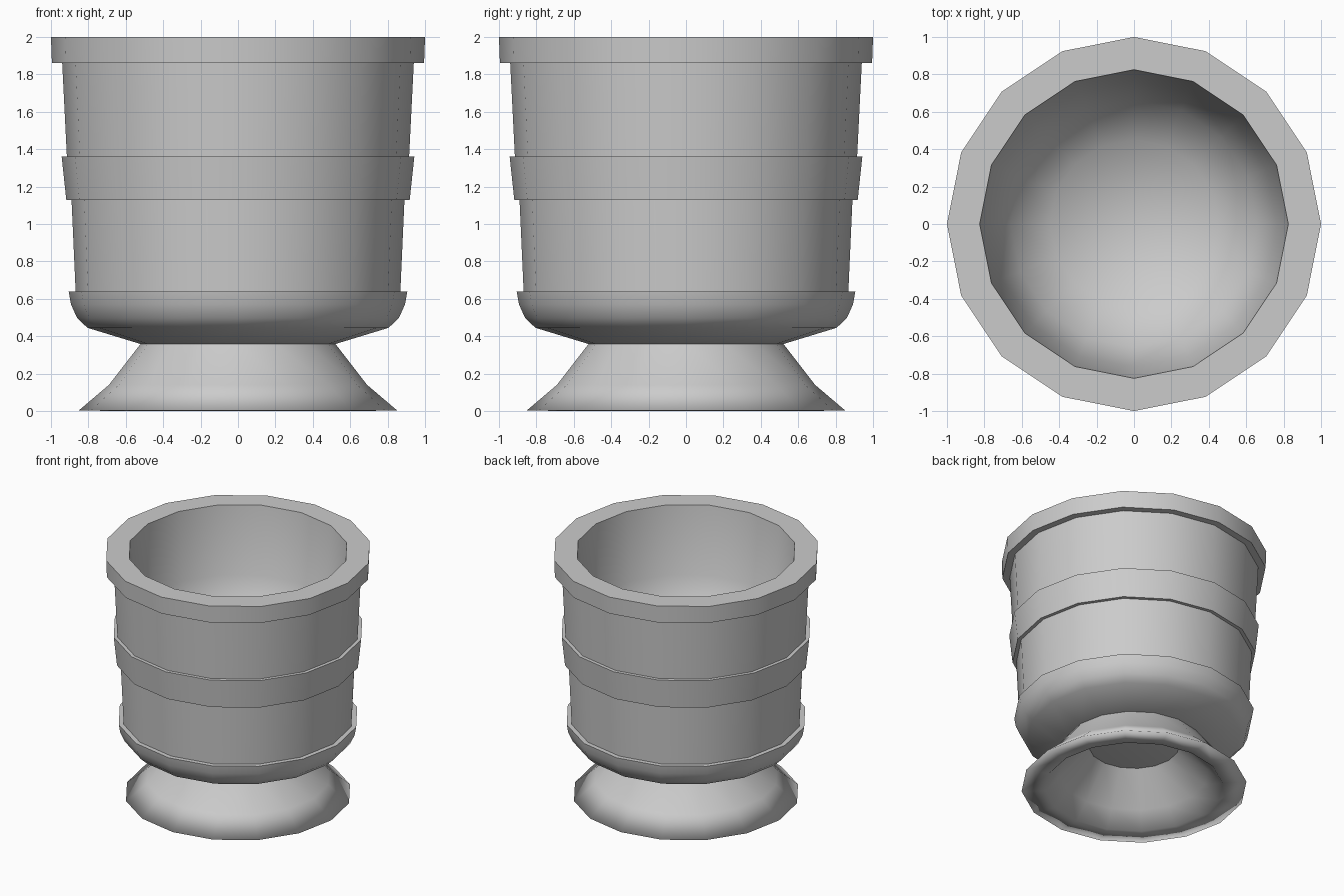
import bpy
import bmesh
from math import cos, sin, pi, radians

SIDES = 16

cube = bpy.data.objects.get("Cube")
if cube:
    bpy.data.objects.remove(cube, do_unlink=True)

stone = bpy.data.materials.new("grey stone")
stone.use_nodes = True
grey = (0.6, 0.6, 0.6, 1)
stone.diffuse_color = grey
stone.node_tree.nodes["Principled BSDF"].inputs["Base Color"].default_value = grey


def lathe(name, profile, sharp):
    """Turn a (radius, height) profile around z; radius 0 becomes a pole."""
    bm = bmesh.new()
    rings = []
    for r, z in profile:
        if r == 0:
            rings.append([bm.verts.new((0, 0, z))] * SIDES)
        else:
            rings.append([bm.verts.new((r * cos(2 * pi * i / SIDES),
                                        r * sin(2 * pi * i / SIDES), z))
                          for i in range(SIDES)])
    for low, high in zip(rings, rings[1:]):
        for i in range(SIDES):
            j = (i + 1) % SIDES
            corners = dict.fromkeys((low[i], low[j], high[j], high[i]))
            bm.faces.new(list(corners))
    bmesh.ops.recalc_face_normals(bm, faces=bm.faces)
    mesh = bpy.data.meshes.new(name)
    bm.to_mesh(mesh)
    bm.free()
    mesh.materials.append(stone)
    obj = bpy.data.objects.new(name, mesh)
    bpy.context.collection.objects.link(obj)
    bpy.ops.object.select_all(action='DESELECT')
    obj.select_set(True)
    bpy.context.view_layer.objects.active = obj
    bpy.ops.object.shade_smooth_by_angle(angle=radians(sharp))


# Cup: rounded base, stepped wall with raised band, thick rim
base = [(0, 0.358), (0.52, 0.358), (0.805, 0.445), (0.86, 0.497),
        (0.893, 0.57), (0.905, 0.638)]
wall = [(0.868, 0.638), (0.89, 1.128)]
band = [(0.918, 1.128), (0.943, 1.362)]
upper_wall = [(0.915, 1.362), (0.94, 1.862)]
rim = [(0.995, 1.862), (1, 2), (0.825, 2)]

# Hollow: steep inner wall running into a rounded bowl
hollow = [(0.765, 1.45), (0.66, 1.2), (0.45, 1.03), (0, 0.92)]
lathe("cup", base + wall + band + upper_wall + rim + hollow, 50)

# Foot: flared hollow ring, its open top closed by the cup
lathe("foot", [(0.52, 0.36), (0.69, 0.14), (0.85, 0.004),
               (0.67, 0), (0.56, 0.12), (0.34, 0.36)], 170)
